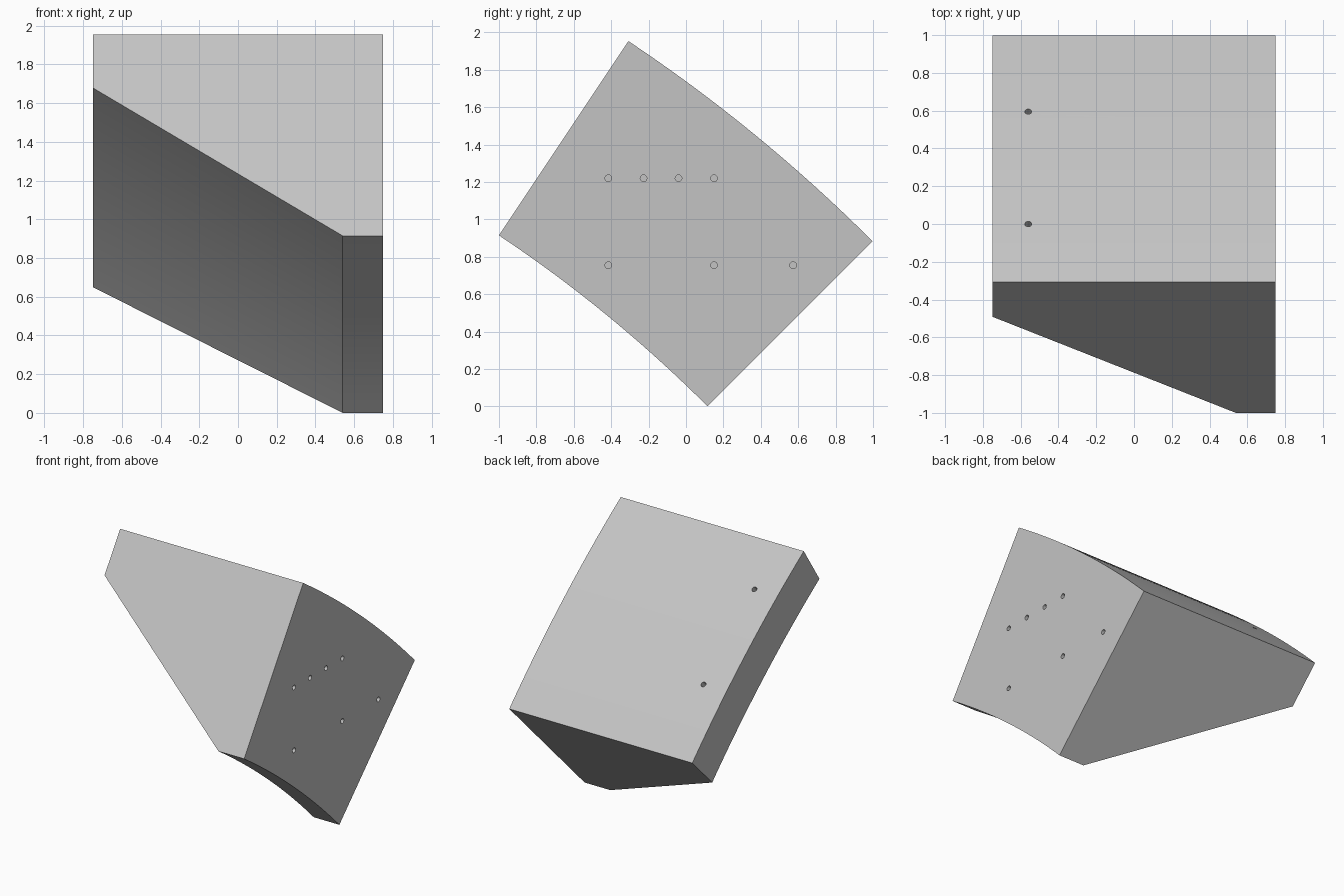
import bpy, bmesh
from math import radians, degrees, atan2, cos, sin, acos
from mathutils import Matrix, Vector

if "Cube" in bpy.data.objects:
    bpy.data.objects.remove(bpy.data.objects["Cube"], do_unlink=True)

CENTRE = Vector((0, -5.06, -5.175))      # axis of the curved segment
OUTER, INNER, LIP = 8.567, 7.319, 8.237  # radii
START, END = radians(45), atan2(3, 2)
HALF = 0.75
HOLE_R, HOLE_DEPTH = 0.018, 0.15

grey = bpy.data.materials.new("plain grey")
grey.use_nodes = True
colour = (0.55, 0.55, 0.55, 1)
grey.diffuse_color = colour
grey.node_tree.nodes["Principled BSDF"].inputs["Base Color"].default_value = colour


def make_object(name, bm):
    mesh = bpy.data.meshes.new(name)
    bm.to_mesh(mesh)
    bm.free()
    mesh.materials.append(grey)
    obj = bpy.data.objects.new(name, mesh)
    bpy.context.collection.objects.link(obj)
    return obj


def on_arc(x, radius, angle):
    return CENTRE + Vector((x, radius * cos(angle), radius * sin(angle)))


# Curved wedge block: a five-sided section swept about the axis
section = [(HALF, INNER), (0.54, INNER), (-HALF, LIP), (-HALF, OUTER), (HALF, OUTER)]
bm = bmesh.new()
verts = [bm.verts.new(on_arc(x, r, START)) for x, r in section]
edges = [bm.edges.new((verts[i - 1], verts[i])) for i in range(len(verts))]
bmesh.ops.spin(bm, geom=verts + edges, cent=CENTRE, axis=(1, 0, 0),
               angle=END - START, steps=24)
bmesh.ops.holes_fill(bm, edges=[e for e in bm.edges if e.is_boundary], sides=0)
bmesh.ops.dissolve_limit(bm, angle_limit=radians(0.05), verts=bm.verts[:], edges=bm.edges[:])
bmesh.ops.recalc_face_normals(bm, faces=bm.faces[:])
block = make_object("curved_wedge_block", bm)

# Blind drill holes: a cylinder per hole, centred on the surface
bm = bmesh.new()


def drill(point, direction):
    turn = Vector(direction).to_track_quat("Z", "Y").to_matrix().to_4x4()
    bmesh.ops.create_cone(bm, cap_ends=True, segments=16, radius1=HOLE_R, radius2=HOLE_R,
                          depth=2 * HOLE_DEPTH, matrix=Matrix.Translation(point) @ turn)


for z, row in ((1.22, (-0.415, -0.227, -0.04, 0.15)), (0.755, (-0.415, 0.15, 0.573))):
    for y in row:
        drill(Vector((HALF, y, z)), (1, 0, 0))
for y in (0.0, 0.595):
    angle = acos((y - CENTRE.y) / OUTER)
    drill(on_arc(-0.56, OUTER, angle), (0, cos(angle), sin(angle)))
cutter = make_object("hole_cutter", bm)
cutter.hide_render = True

# Cut the holes, then discard the cutter
cut = block.modifiers.new("holes", "BOOLEAN")
cut.operation = "DIFFERENCE"
cut.solver = "EXACT"
cut.object = cutter
bpy.ops.object.select_all(action="DESELECT")
block.select_set(True)
bpy.context.view_layer.objects.active = block
bpy.ops.object.modifier_apply(modifier=cut.name)
bpy.data.objects.remove(cutter, do_unlink=True)
bpy.ops.object.shade_smooth_by_angle(angle=radians(30))
